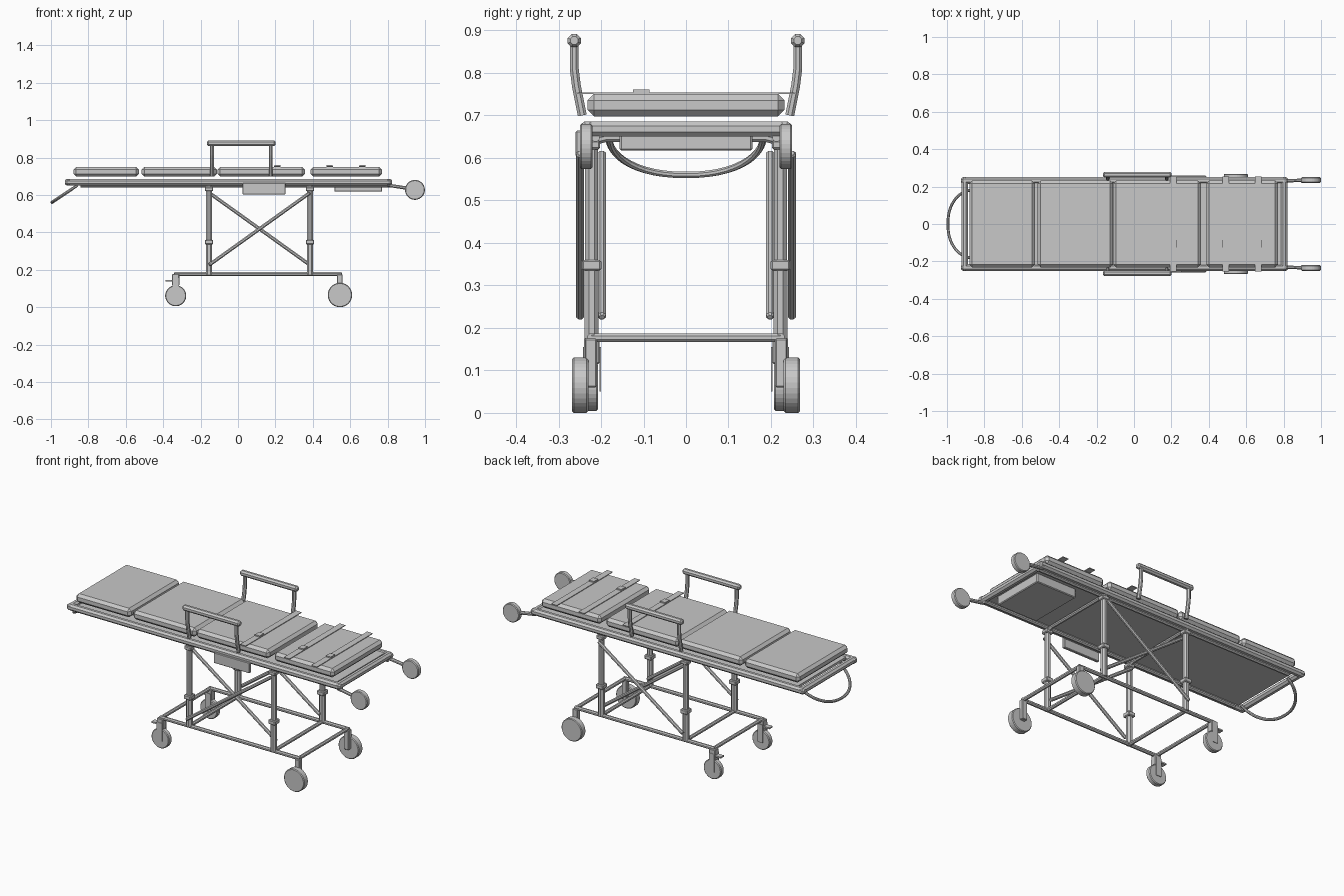
import bpy, bmesh, math
from mathutils import Vector

if "Cube" in bpy.data.objects:
    bpy.data.objects.remove(bpy.data.objects["Cube"])

grey = bpy.data.materials.new("plain grey")
grey.diffuse_color = (0.58, 0.58, 0.58, 1)
grey.use_nodes = True
grey.node_tree.nodes["Principled BSDF"].inputs["Base Color"].default_value = grey.diffuse_color


def finish(name, bm):
    bmesh.ops.recalc_face_normals(bm, faces=bm.faces[:])
    me = bpy.data.meshes.new(name)
    bm.to_mesh(me)
    bm.free()
    me.materials.append(grey)
    ob = bpy.data.objects.new(name, me)
    bpy.context.collection.objects.link(ob)
    return ob


def box(name, x0, x1, y0, y1, z0, z1, bevel=0):
    bm = bmesh.new()
    bmesh.ops.create_cube(bm, size=1)
    for v in bm.verts:
        v.co = ((x0 + x1) / 2 + v.co.x * (x1 - x0),
                (y0 + y1) / 2 + v.co.y * (y1 - y0),
                (z0 + z1) / 2 + v.co.z * (z1 - z0))
    if bevel:
        bmesh.ops.bevel(bm, geom=bm.edges[:], offset=bevel, segments=1, affect='EDGES')
    return finish(name, bm)


def tube(name, pts, r, sides=8, round_ends=False):
    """Faceted tube of half-width r swept along a path, optionally with chamfered ends."""
    r /= math.cos(math.pi / sides)
    pts = [Vector(p) for p in pts]
    n = len(pts)
    tang = [(pts[min(i + 1, n - 1)] - pts[max(i - 1, 0)]).normalized() for i in range(n)]
    rows = [(p, t, r) for p, t in zip(pts, tang)]
    if round_ends:
        c = r * 0.5
        a, b = rows[0], rows[-1]
        rows = ([(a[0], a[1], r * .6), (a[0] + a[1] * c, a[1], r)] + rows[1:-1]
                + [(b[0] - b[1] * c, b[1], r), (b[0], b[1], r * .6)])
    bm = bmesh.new()
    rings = []
    for p, t, rad in rows:
        ref = Vector((0, 0, 1)) if abs(t.z) < 0.9 else Vector((0, 1, 0))
        u = t.cross(ref).normalized()
        w = u.cross(t)
        rings.append([bm.verts.new(p + rad * (u * math.cos(a) + w * math.sin(a)))
                      for a in [math.tau * (k + .5) / sides for k in range(sides)]])
    for a, b in zip(rings, rings[1:]):
        for k in range(sides):
            j = (k + 1) % sides
            bm.faces.new((a[k], a[j], b[j], b[k]))
    bm.faces.new(rings[0])
    bm.faces.new(rings[-1])
    return finish(name, bm)


def wheel(name, x, y, z, r, w):
    ob = tube(name, [(x, y - w / 2, z), (x, y + w / 2, z)], r, 32)
    bev = ob.modifiers.new("tread edge", 'BEVEL')
    bev.width, bev.segments, bev.limit_method = 0.004, 1, 'ANGLE'


# Mattress sections
for i, (x0, x1) in enumerate([(-.88, -.53), (-.515, -.112), (-.11, .357), (.387, .77)]):
    box(f"mattress_{i}", x0, x1, -.232, .232, .698, .75, .015)

# Straps and buckles
for x in (.21, .49, .665):
    box("strap", x - .018, x + .018, -.255, .255, .75, .754)
    box("buckle", x - .016, x + .016, -.125, -.086, .752, .761)

# Deck frame, lower rails and pan
for s in (-1, 1):
    tube("side_rail", [(-.925, s * .232, .668), (.823, s * .232, .668)], .018, 8, True)
    tube("lower_rail", [(-.842, s * .213, .649), (.812, s * .213, .649)], .01)
for x in (-.905, .803):
    tube("end_rail", [(x, -.248, .668), (x, .248, .668)], .018, 8, True)
box("deck_pan", -.87, .785, -.225, .225, .667, .681)
box("head_tray", .515, .77, -.156, .156, .617, .67, .004)
box("control_box", .025, .255, -.26, -.243, .603, .664, .003)

# Foot loop
loop = []
for i in range(25):
    a = math.pi * i / 24
    c = math.cos(a)
    loop.append((-.86 - .135 * math.sin(a), math.copysign(.182 * abs(c) ** .9, c),
                 .65 - .09 * math.sin(a)))
tube("foot_loop", loop, .0075, 8)

# Undercarriage cross members
for x in (-.155, .385):
    tube("top_crossbar", [(x, -.222, .628), (x, -.205, .643), (x, -.185, .648),
                          (x, .185, .648), (x, .205, .643), (x, .222, .628)], .01)
for x in (-.333, -.155, .385, .545):
    tube("base_crossbar", [(x, -.222, .177), (x, .222, .177)], .01)

for s in (-1, 1):
    # Hand rail
    for x in (-.14, .175):
        tube("rail_post", [(x, s * .244, .70), (x, s * .258, .77), (x, s * .263, .81),
                           (x, s * .263, .872)], .0105)
    tube("hand_rail", [(-.165, s * .263, .876), (.2, s * .263, .876)], .0155, 8, True)

    # Loading wheel and its arm
    tube("loading_arm", [(.80, s * .23, .652), (.945, s * .236, .63)], .009)
    wheel("loading_wheel", .946, s * .235, .627, .053, .03)

    # Telescopic legs with collars
    for x in (-.155, .385):
        tube("upper_leg", [(x, s * .222, .34), (x, s * .222, .65)], .0155)
        tube("lower_leg", [(x, s * .222, .175), (x, s * .222, .35)], .0165)
        box("leg_collar", x - .022, x + .022, s * .222 - .023, s * .222 + .023, .335, .36, .004)
        box("leg_cap", x - .022, x + .022, s * .222 - .02, s * .222 + .02, .62, .642, .004)

    # Crossed braces, one on each side of the legs
    tube("outer_brace", [(-.155, s * .249, .225), (.385, s * .249, .612)], .0095, 8, True)
    tube("inner_brace", [(-.155, s * .198, .612), (.385, s * .198, .225)], .0095, 8, True)

    # Base rail
    tube("base_rail", [(-.34, s * .222, .177), (.553, s * .222, .177)], .01)

    # Small braked caster
    box("caster_stem", -.352, -.314, s * .222 - .018, s * .222 + .018, .115, .178, .003)
    for y in (s * .202, s * .241):
        box("caster_fork", -.35, -.316, y - .0015, y + .0015, .05, .155)
    box("brake_pedal", -.388, -.345, s * .222 - .015, s * .222 + .015, .138, .146)
    wheel("small_wheel", -.333, s * .222, .061, .056, .03)

    # Large fixed wheel
    box("wheel_strut", .528, .56, s * .224 - .014, s * .224 + .014, .06, .175, .003)
    wheel("large_wheel", .545, s * .249, .065, .065, .038)
